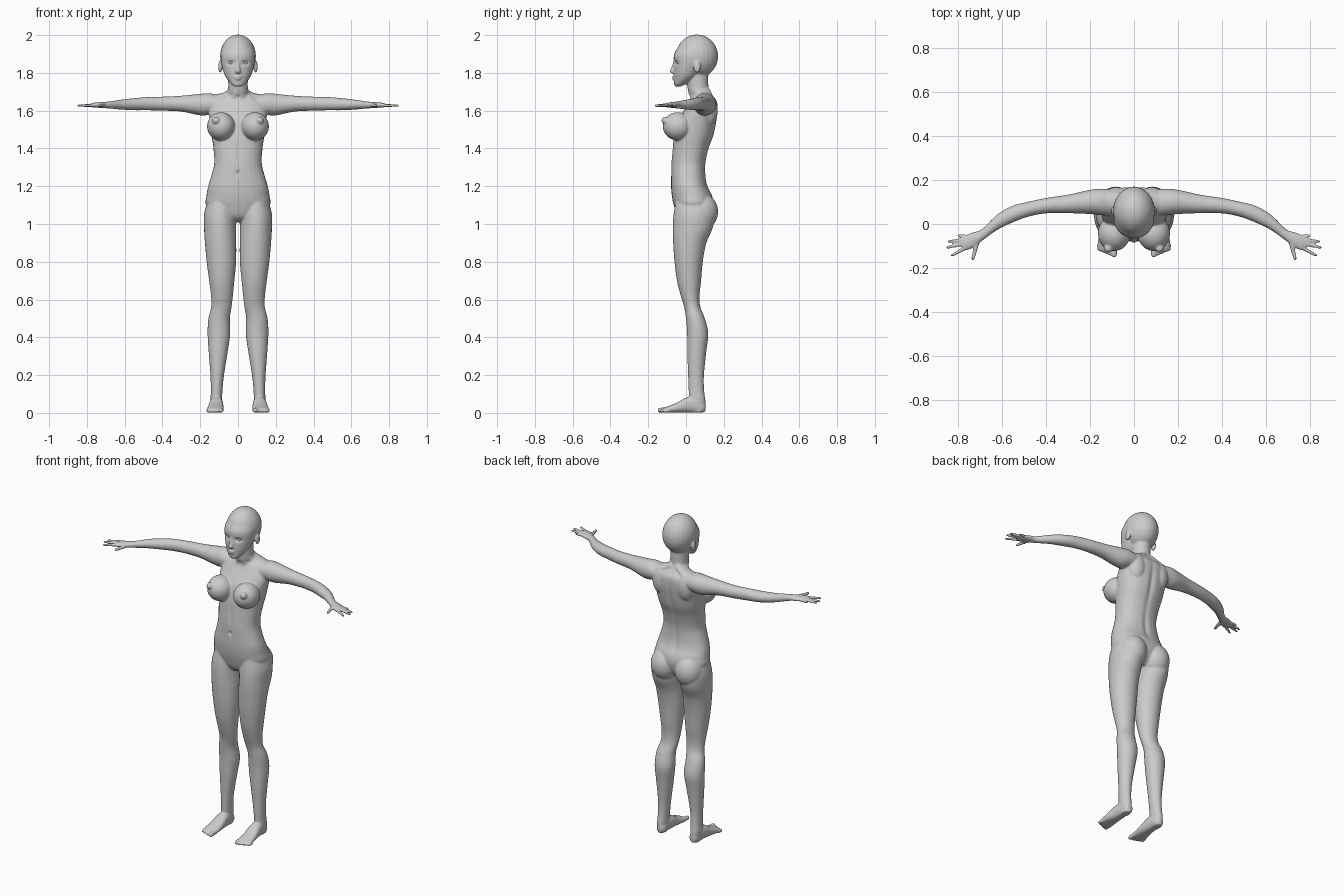
import bpy, bmesh, math
from mathutils import Vector, Matrix

parts = []


def finish(bm, name):
    bmesh.ops.recalc_face_normals(bm, faces=bm.faces)
    me = bpy.data.meshes.new(name)
    bm.to_mesh(me)
    bm.free()
    ob = bpy.data.objects.new(name, me)
    bpy.context.collection.objects.link(ob)
    parts.append(ob)
    return ob


def spline(rows, steps=5):
    """Catmull-Rom interpolation of section rows."""
    out = []
    for i in range(len(rows) - 1):
        p = [rows[max(i - 1, 0)], rows[i], rows[i + 1], rows[min(i + 2, len(rows) - 1)]]
        for k in range(steps):
            t = k / steps
            out.append([0.5 * (2 * b + (c - a) * t + (2 * a - 5 * b + 4 * c - d) * t * t
                               + (3 * b - a - 3 * c + d) * t ** 3) for a, b, c, d in zip(*p)])
    return out + [list(rows[-1])]


def loft(name, rows, u, v, side=1, power=2.0, n=28):
    """Skin rows of (x, y, z, half_u, half_v) with superellipse sections."""
    bm = bmesh.new()
    u, v, rings = Vector(u), Vector(v), []
    for x, y, z, a, b in spline(rows):
        ring = []
        for k in range(n):
            c, s = math.cos(2 * math.pi * k / n), math.sin(2 * math.pi * k / n)
            p = Vector((x, y, z)) + u * a * math.copysign(abs(c) ** (2 / power), c) \
                + v * b * math.copysign(abs(s) ** (2 / power), s)
            ring.append(bm.verts.new((p.x * side, p.y, p.z)))
        rings.append(ring)
    for r, q in zip(rings, rings[1:]):
        for k in range(n):
            bm.faces.new((r[k], r[(k + 1) % n], q[(k + 1) % n], q[k]))
    bm.faces.new(rings[0])
    bm.faces.new(rings[-1])
    return finish(bm, name)


def ball(name, loc, radii):
    bm = bmesh.new()
    bmesh.ops.create_uvsphere(bm, u_segments=24, v_segments=16, radius=1,
                              matrix=Matrix.Translation(loc) @ Matrix.Diagonal((*radii, 1)))
    return finish(bm, name)


def digit(name, start, end, r0, r1, side):
    """Tapered finger or toe with a rounded tip."""
    a, b = Vector(start), Vector(end)
    d = (b - a).normalized()
    u = d.cross(Vector((0, 0, 1))).normalized()
    rows = [(*a.lerp(b, t), r, r) for t, r in
            ((0, r0), (0.45, (r0 + r1) / 2), (0.88, r1), (0.97, r1 * 0.7), (1, r1 * 0.3))]
    loft(name, rows, u, u.cross(d), side, n=14)


X, Y, Z = (1, 0, 0), (0, 1, 0), (0, 0, 1)

# torso and neck
torso = [(1.01, .04, .04, .05), (1.04, .04, .12, .085), (1.1, .04, .17, .105), (1.15, .032, .167, .107),
         (1.2, .018, .158, .097), (1.25, .013, .143, .092), (1.32, .013, .126, .091), (1.4, .025, .13, .096),
         (1.47, .042, .14, .105), (1.55, .06, .15, .103), (1.6, .078, .155, .09), (1.65, .092, .14, .072),
         (1.685, .085, .075, .052), (1.71, .07, .055, .053)]
loft("torso", [(0, y, z, a, b) for z, y, a, b in torso], X, Y, power=2.25)
loft("neck", [(0, .085, 1.64, .065, .06), (0, .066, 1.71, .053, .056), (0, .062, 1.77, .052, .056),
              (0, .065, 1.84, .05, .055)], X, Y)

# head and face
ball("skull", (0, .058, 1.888), (.095, .112, .115))
face = [(1.728, -.043, .018, .014), (1.74, -.033, .036, .03), (1.77, -.008, .06, .056), (1.8, .006, .075, .071),
        (1.85, .02, .088, .084), (1.9, .031, .091, .094), (1.95, .043, .073, .075)]
loft("face", [(0, y, z, a, b) for z, y, a, b in face], X, Y)
loft("nose", [(0, -.058, 1.862, .007, .008), (0, -.064, 1.835, .009, .011), (0, -.07, 1.81, .014, .016),
              (0, -.064, 1.797, .014, .012)], X, Y)
ball("upper_lip", (0, -.061, 1.779), (.022, .013, .006))
ball("lower_lip", (0, -.06, 1.768), (.018, .013, .007))

leg = [(1.12, .09, .045, .072, .1), (1.05, .095, .042, .085, .108), (.98, .095, .036, .085, .106),
       (.9, .092, .02, .083, .088), (.8, .088, .014, .078, .075), (.7, .086, .016, .067, .064),
       (.62, .085, .022, .058, .05), (.56, .088, .033, .054, .043), (.5, .1, .05, .057, .05),
       (.42, .101, .062, .06, .056), (.32, .105, .057, .05, .05), (.2, .11, .053, .036, .042),
       (.12, .113, .055, .031, .041), (.06, .115, .06, .03, .043), (.004, .115, .064, .024, .036)]
arm = [(.08, .095, 1.632, .06, .045), (.15, .1, 1.635, .06, .057), (.2, .1, 1.632, .055, .057),
       (.3, .091, 1.637, .042, .042), (.4, .083, 1.637, .035, .037), (.48, .067, 1.637, .034, .035),
       (.55, .045, 1.634, .038, .032), (.62, .008, 1.632, .035, .026), (.69, -.05, 1.63, .027, .018),
       (.73, -.072, 1.63, .035, .015), (.762, -.085, 1.629, .035, .013), (.78, -.09, 1.629, .025, .008)]
foot = [(.103, .113, .03, .014, .018), (.085, .113, .032, .027, .03), (.04, .114, .043, .033, .042),
        (0, .115, .041, .037, .04), (-.05, .118, .027, .042, .026), (-.1, .12, .017, .044, .016),
        (-.122, .12, .013, .036, .011)]
fingers = [((.745, -.057), (.802, -.053), .009), ((.755, -.07), (.847, -.08), .01),
           ((.755, -.085), (.853, -.108), .01), ((.75, -.1), (.832, -.146), .01),
           ((.71, -.075), (.733, -.166), .012)]

for s in (1, -1):
    # limbs
    loft("leg", [(x, y, z, a, b) for z, x, y, a, b in leg], X, Y, s)
    loft("arm", arm, Y, Z, s)
    loft("foot", [(x, y, z, a, b) for y, x, z, a, b in foot], X, Z, s, power=2.4)
    for p, q, r in fingers:
        digit("finger", (*p, 1.629), (*q, 1.626), r, r * .65, s)
    for i in range(5):
        r = .014 if i == 0 else .0095
        x = .09 if i == 0 else .093 + .0165 * i
        digit("toe", (x, -.09, r + .003), (x, -.15 + .007 * i, r), r, r * .9, s)
    # body masses
    ball("buttock", (s * .083, .078, 1.065), (.085, .092, .1))
    ball("bust", (s * .09, -.043, 1.517), (.074, .08, .075))
    ball("bust_tip", (s * .116, -.11, 1.548), (.02, .02, .02))
    ball("shoulder_blade", (s * .08, .115, 1.6), (.06, .053, .09))
    loft("trapezius", [(.02, .09, 1.7, .04, .03), (.08, .1, 1.67, .045, .025), (.16, .1, 1.65, .04, .03)], Y, Z, s)
    # ear and eye
    ball("ear", (s * .094, .058, 1.832), (.01, .02, .032))

# fuse everything into one smooth skin
bm = bmesh.new()
for ob in parts:
    bm.from_mesh(ob.data)
    bpy.data.objects.remove(ob)
parts.clear()
me = bpy.data.meshes.new("body")
bm.to_mesh(me)
bm.free()
body = bpy.data.objects.new("body", me)
bpy.context.collection.objects.link(body)
skin = body.modifiers.new("skin", 'REMESH')
skin.mode = 'VOXEL'
skin.voxel_size = .0048
soft = body.modifiers.new("soften", 'SMOOTH')
soft.factor, soft.iterations = .5, 4
body.data = bpy.data.meshes.new_from_object(body.evaluated_get(bpy.context.evaluated_depsgraph_get()))
body.modifiers.clear()

# sculpted hollows: centre, spread, depth
dents = [((.037, -.05, 1.853), (.018, .03, .011), .012), ((0, -.08, 1.27), (.008, .03, .012), .01),
         ((0, .15, 1.5), (.015, .06, .14), .008), ((0, .11, 1.25), (.015, .04, .1), .007),
         ((0, .02, 1.672), (.014, .04, .012), .008), ((.06, .02, 1.685), (.03, .03, .01), .006),
         ((0, -.07, 1.38), (.01, .03, .06), .005)]
for vert in body.data.vertices:
    p, push = Vector((abs(vert.co.x), vert.co.y, vert.co.z)), 0
    for c, spread, depth in dents:
        e = sum(((p[k] - c[k]) / spread[k]) ** 2 for k in range(3))
        if e < 9:
            push += depth * math.exp(-e)
    if push:
        vert.co.y += push if vert.co.y < .06 else -push
    vert.co.z = max(vert.co.z, 0)

for s in (1, -1):
    ball("eye", (s * .037, -.034, 1.853), (.016, .016, .011))
for ob in [body] + parts:
    for poly in ob.data.polygons:
        poly.use_smooth = True
